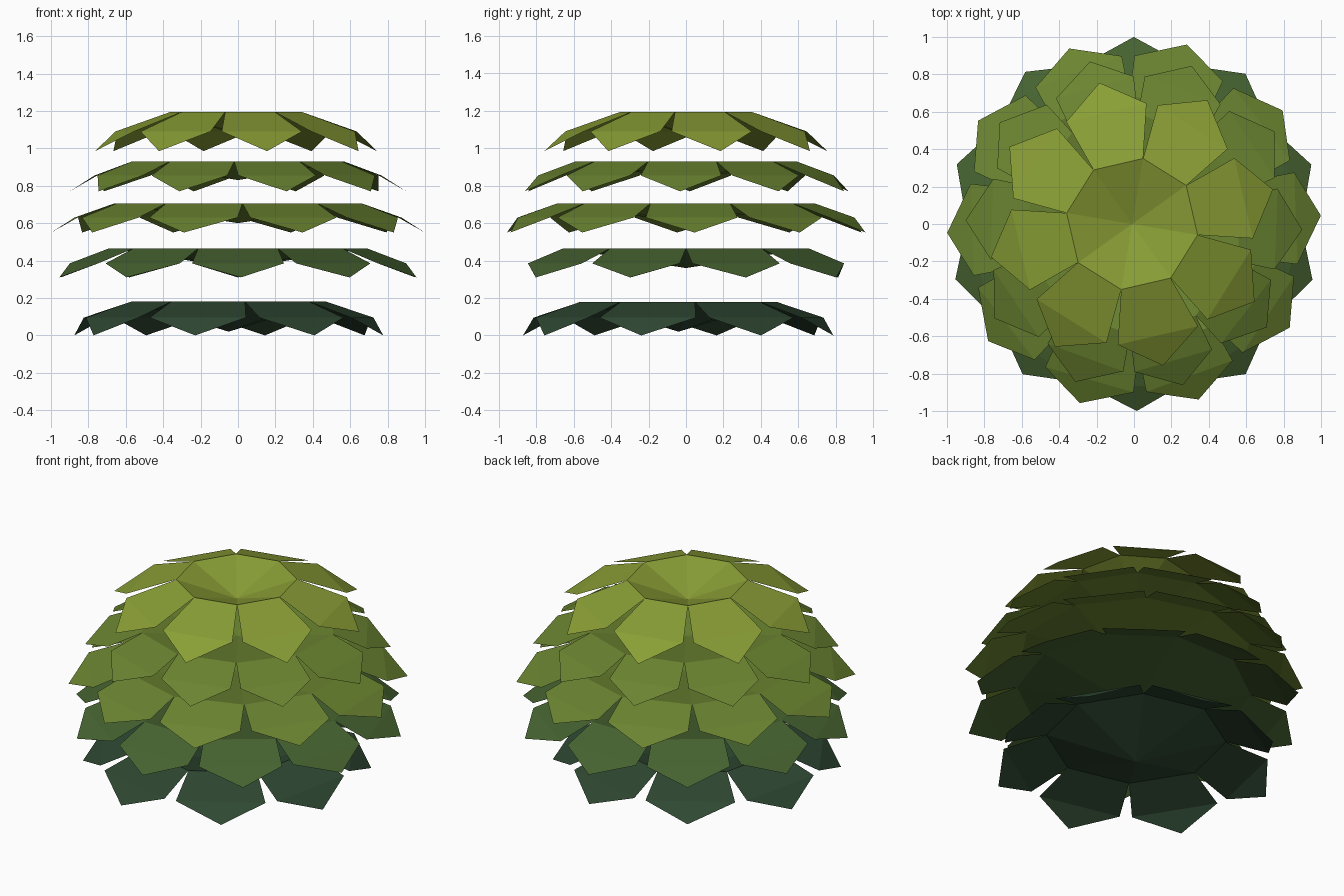
import bpy
import bmesh
import random
from math import cos, sin, radians

if "Cube" in bpy.data.objects:
    bpy.data.objects.remove(bpy.data.objects["Cube"])

random.seed(4)


def leaf_tier(name, color, count, tip_angle, centre, rim, corner, tip, apex_z):
    """One tier: a dished centre with pointed leaves folding down from its rim.
    rim, corner and tip are (radius, height) pairs."""
    bm = bmesh.new()
    step = 360 / count

    def vert(angle, radius, z):
        a = radians(angle)
        return bm.verts.new((centre[0] + radius * cos(a),
                             centre[1] + radius * sin(a), z))

    middle = vert(0, 0, apex_z)
    ring = [vert(tip_angle + (i - 0.5) * step, *rim) for i in range(count)]
    for i in range(count):
        a, b = ring[i], ring[(i + 1) % count]
        mid = tip_angle + i * step
        c = vert(mid + step * 0.44, *corner)
        d = vert(mid - step * 0.44, *corner)
        e = vert(mid + random.uniform(-1, 1), *tip)
        bm.faces.new((middle, a, b))      # dished centre
        bm.faces.new((a, d, c, b))        # leaf blade
        bm.faces.new((d, e, c))           # leaf point
    mesh = bpy.data.meshes.new(name)
    bm.to_mesh(mesh)
    bm.free()
    mat = bpy.data.materials.new(name + "_green")
    mat.diffuse_color = (*color, 1)
    mat.use_nodes = True
    mat.node_tree.nodes["Principled BSDF"].inputs["Base Color"].default_value = mat.diffuse_color
    mesh.materials.append(mat)
    obj = bpy.data.objects.new(name, mesh)
    bpy.context.collection.objects.link(obj)
    return obj


# Five tiers, from the ground up
leaf_tier("bottom_leaves", (0.028, 0.065, 0.032), 8, -13, (-0.05, -0.04),
          (0.53, 0.18), (0.78, 0.095), (0.85, 0.0), 0.02)
leaf_tier("lower_leaves", (0.062, 0.125, 0.030), 10, 18, (0, 0),
          (0.69, 0.465), (0.90, 0.385), (1.0, 0.31), 0.36)
leaf_tier("middle_leaves", (0.145, 0.23, 0.030), 10, 2, (0, 0),
          (0.69, 0.705), (0.90, 0.63), (1.0, 0.55), 0.60)
leaf_tier("upper_leaves", (0.145, 0.23, 0.030), 10, -2, (0, 0),
          (0.59, 0.93), (0.79, 0.855), (0.90, 0.77), 0.83)
leaf_tier("top_leaves", (0.25, 0.34, 0.036), 8, 13, (-0.01, 0),
          (0.355, 1.195), (0.65, 1.09), (0.775, 0.985), 1.07)
